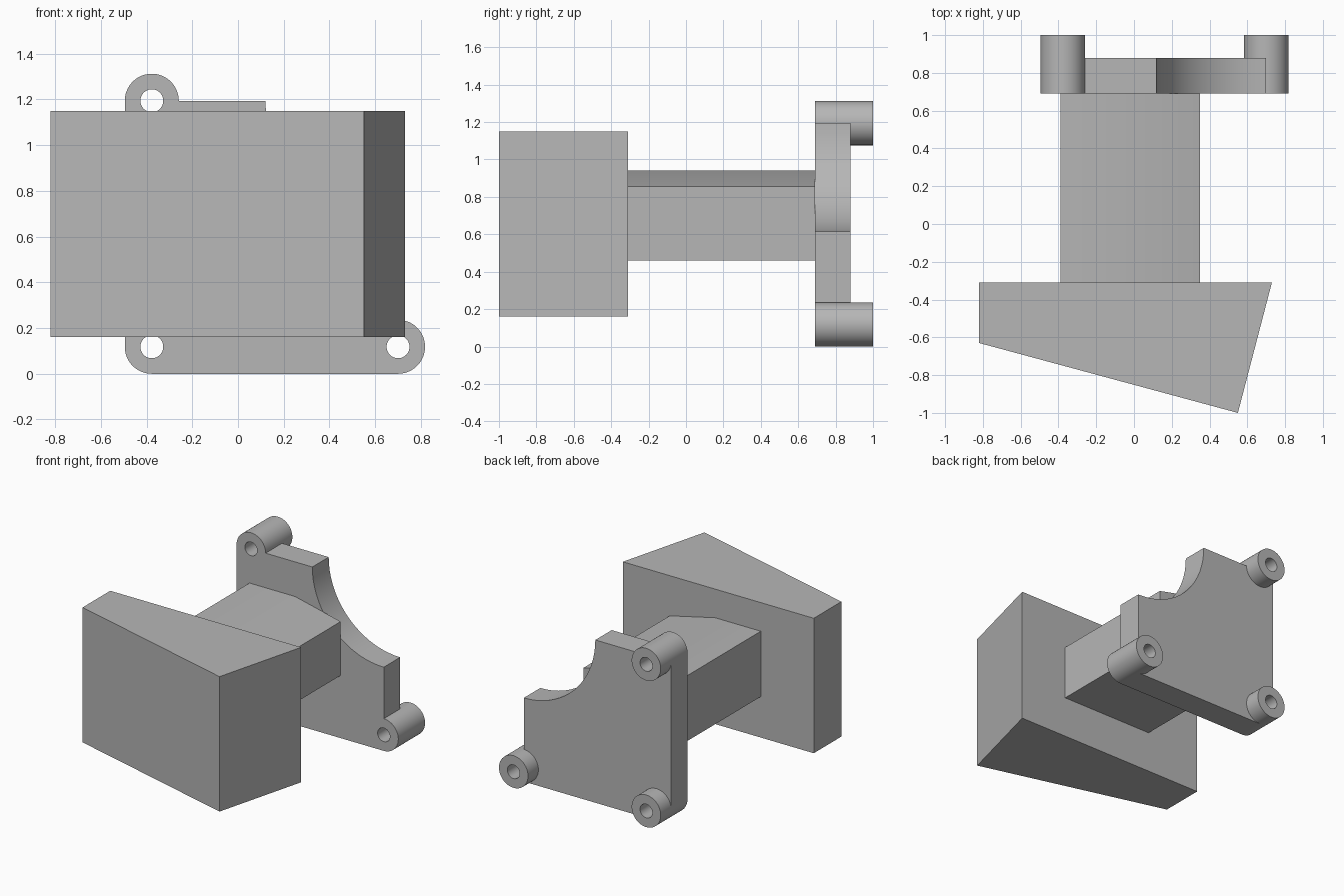
import bpy, bmesh
from math import cos, sin, pi, radians
from mathutils import Vector

cube = bpy.data.objects.get("Cube")
if cube:
    bpy.data.objects.remove(cube, do_unlink=True)

grey = bpy.data.materials.new("plain grey")
grey.use_nodes = True
colour = (0.47, 0.47, 0.47, 1)
grey.diffuse_color = colour
grey.node_tree.nodes["Principled BSDF"].inputs["Base Color"].default_value = colour


def arc(centre, radius, start, end):
    """Points along an arc, angles in degrees."""
    steps = max(2, round(abs(end - start) / 5))
    angles = [radians(start + (end - start) * i / steps) for i in range(steps + 1)]
    return [(centre[0] + radius * cos(a), centre[1] + radius * sin(a)) for a in angles]


def ring(centre, radius):
    return arc(centre, radius, 0, 360)[:-1]


def prism(name, loops, low, high, axis):
    """Extrude an outline, with optional hole loops, along y or z."""
    bm = bmesh.new()
    edges = []
    for loop in loops:
        verts = [bm.verts.new((u, low, v) if axis == "y" else (u, v, low)) for u, v in loop]
        edges += [bm.edges.new((verts[i - 1], verts[i])) for i in range(len(verts))]
    bmesh.ops.triangle_fill(bm, use_beauty=True, edges=edges)
    cap = bmesh.ops.extrude_face_region(bm, geom=bm.faces[:])["geom"]
    depth = high - low
    move = Vector((0, depth, 0)) if axis == "y" else Vector((0, 0, depth))
    bmesh.ops.translate(bm, vec=move, verts=[g for g in cap if isinstance(g, bmesh.types.BMVert)])
    bmesh.ops.recalc_face_normals(bm, faces=bm.faces[:])
    mesh = bpy.data.meshes.new(name)
    bm.to_mesh(mesh)
    bm.free()
    mesh.materials.append(grey)
    obj = bpy.data.objects.new(name, mesh)
    bpy.context.collection.objects.link(obj)
    bpy.ops.object.select_all(action="DESELECT")
    obj.select_set(True)
    bpy.context.view_layer.objects.active = obj
    bpy.ops.object.shade_smooth_by_angle(angle=radians(30))
    return obj


# Wedge-shaped front block
prism("front_block", [[(-0.82, -0.31), (-0.82, -0.63), (0.55, -1.0), (0.73, -0.31)]],
      0.16, 1.15, "z")

# Connecting arm with a sloped left shoulder
prism("connecting_arm", [[(-0.39, 0.46), (0.35, 0.46), (0.35, 0.855), (-0.02, 0.94), (-0.39, 0.94)]],
      -0.31, 0.69, "y")

# Mounting plate with rounded lugs, a scooped corner and three bolt holes
R, BORE, SCOOP = 0.118, 0.05, 0.58
bottom_right, bottom_left, top_right = (-0.377, R), (0.70, R), (-0.377, 1.194)
lugs = {"bottom_right": bottom_right, "bottom_left": bottom_left, "top_right": top_right}
outline = (arc(bottom_right, R, 180, 270) + arc(bottom_left, R, -90, 90)
           + arc((0.70, 1.194), SCOOP, 270, 180) + arc(top_right, R, 0, 180))
prism("mounting_plate", [outline] + [ring(c, BORE) for c in lugs.values()], 0.69, 0.88, "y")

# Tubular bosses standing off the back of the plate
for side, centre in lugs.items():
    prism(side + "_boss", [ring(centre, R), ring(centre, BORE)], 0.88, 1.0, "y")
